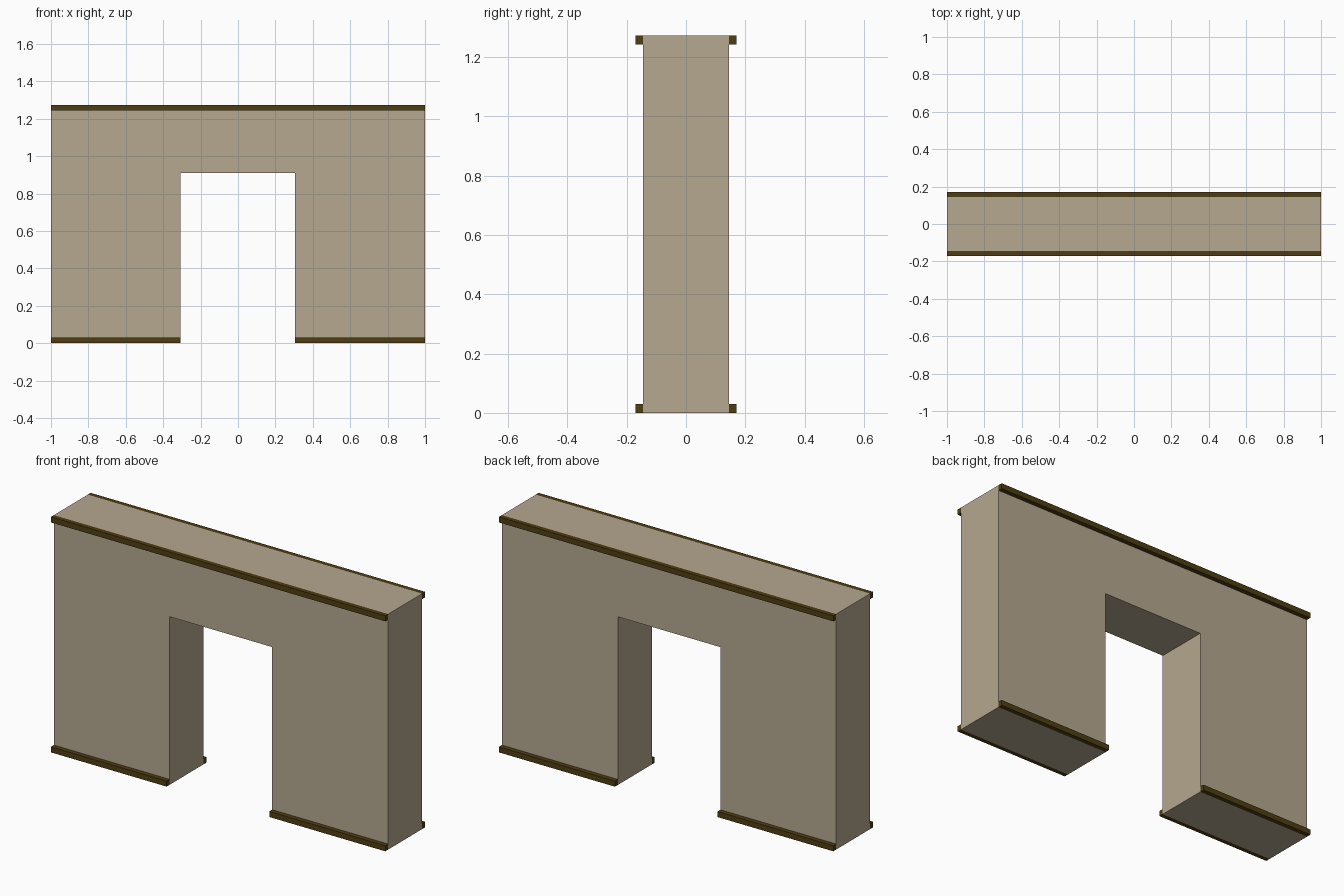
import bpy
import bmesh

if "Cube" in bpy.data.objects:
    bpy.data.objects.remove(bpy.data.objects["Cube"])


def make_material(name, rgb):
    m = bpy.data.materials.new(name)
    m.diffuse_color = (*rgb, 1.0)
    m.use_nodes = True
    m.node_tree.nodes["Principled BSDF"].inputs["Base Color"].default_value = m.diffuse_color
    return m


PLASTER = make_material("beige plaster", (0.462, 0.392, 0.275))
WOOD = make_material("dark brown wood", (0.080, 0.048, 0.006))

HEIGHT, HALF_Y, TRIM_Y = 1.273, 0.145, 0.17
DOOR_L, DOOR_R, DOOR_H = -0.308, 0.306, 0.909
TRIM_H = 0.03


def extrude_profile(name, points, y0, y1, material):
    """Extrude an x-z outline from y0 to y1."""
    bm = bmesh.new()
    face = bm.faces.new([bm.verts.new((x, y0, z)) for x, z in points])
    ext = bmesh.ops.extrude_face_region(bm, geom=[face])
    verts = [g for g in ext["geom"] if isinstance(g, bmesh.types.BMVert)]
    bmesh.ops.translate(bm, verts=verts, vec=(0, y1 - y0, 0))
    bmesh.ops.recalc_face_normals(bm, faces=bm.faces)
    mesh = bpy.data.meshes.new(name)
    bm.to_mesh(mesh)
    bm.free()
    mesh.materials.append(material)
    obj = bpy.data.objects.new(name, mesh)
    bpy.context.collection.objects.link(obj)
    return obj


def trim(name, x0, x1, z0):
    """Trim strip on the front, mirrored to the back."""
    z1 = z0 + TRIM_H
    obj = extrude_profile(name, [(x0, z0), (x1, z0), (x1, z1), (x0, z1)],
                          -TRIM_Y, -HALF_Y, WOOD)
    mod = obj.modifiers.new("mirror", "MIRROR")
    mod.use_axis = (False, True, False)


# Wall with doorway
extrude_profile("wall", [(-1, 0), (DOOR_L, 0), (DOOR_L, DOOR_H), (DOOR_R, DOOR_H),
                         (DOOR_R, 0), (1, 0), (1, HEIGHT), (-1, HEIGHT)],
                -HALF_Y, HALF_Y, PLASTER)

# Skirting either side of the doorway, and the top moulding
trim("left_skirting", -1, DOOR_L, 0)
trim("right_skirting", DOOR_R, 1, 0)
trim("top_moulding", -1, 1, HEIGHT - TRIM_H)
